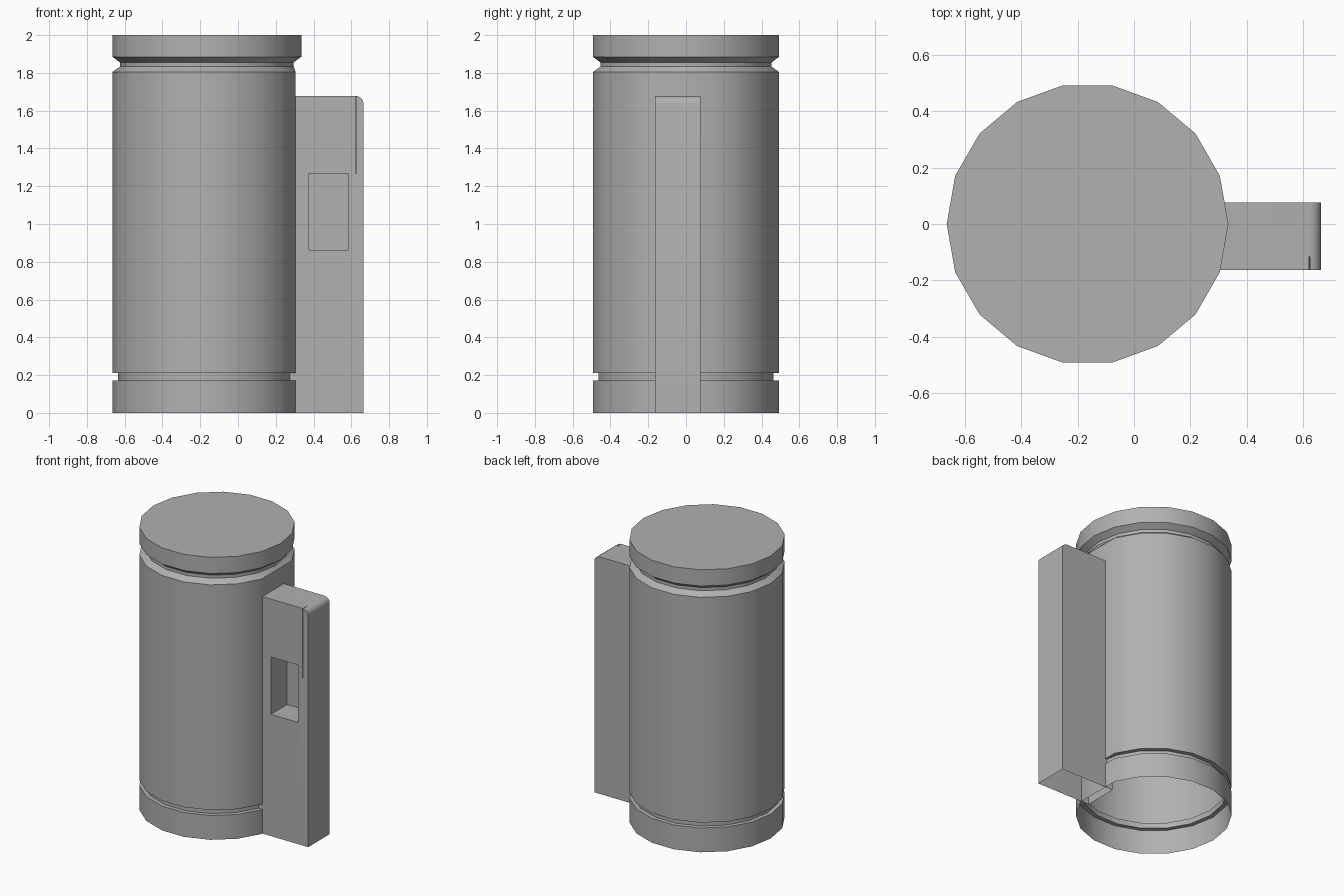
import bpy, bmesh, math

if "Cube" in bpy.data.objects:
    bpy.data.objects.remove(bpy.data.objects["Cube"])

CX = -0.165          # cylinder axis
SIDES = 18
grey = bpy.data.materials.new("dark_grey")
grey.diffuse_color = (0.44, 0.44, 0.44, 1)
grey.use_nodes = True
grey.node_tree.nodes["Principled BSDF"].inputs["Base Color"].default_value = grey.diffuse_color


def new_object(name, bm):
    bmesh.ops.recalc_face_normals(bm, faces=bm.faces)
    mesh = bpy.data.meshes.new(name)
    bm.to_mesh(mesh)
    bm.free()
    mesh.materials.append(grey)
    obj = bpy.data.objects.new(name, mesh)
    bpy.context.collection.objects.link(obj)
    return obj


def prism(name, points, y0, y1):
    """Extrude an (x, z) outline from y0 to y1."""
    bm = bmesh.new()
    face = bm.faces.new([bm.verts.new((x, y0, z)) for x, z in points])
    ext = bmesh.ops.extrude_face_region(bm, geom=[face])
    verts = [g for g in ext["geom"] if isinstance(g, bmesh.types.BMVert)]
    bmesh.ops.translate(bm, verts=verts, vec=(0, y1 - y0, 0))
    return new_object(name, bm)


def smooth(obj):
    bpy.ops.object.select_all(action='DESELECT')
    obj.select_set(True)
    bpy.context.view_layer.objects.active = obj
    bpy.ops.object.shade_smooth_by_angle(angle=math.radians(30))


def cut(obj, cutter):
    mod = obj.modifiers.new(cutter.name, 'BOOLEAN')
    mod.operation = 'DIFFERENCE'
    mod.solver = 'EXACT'
    mod.object = cutter
    bpy.context.view_layer.objects.active = obj
    bpy.ops.object.modifier_apply(modifier=mod.name)
    bpy.data.objects.remove(cutter)


# Canister: thin shell, open below, grooves under the lid and above the base
profile = [(0.5, 0), (0.5, 0.172), (0.47, 0.172), (0.47, 0.21), (0.5, 0.21),
           (0.5, 1.805), (0.46, 1.833), (0.46, 1.855), (0.5, 1.885), (0.5, 2.0)]
bm = bmesh.new()
rings = []
for r, z in profile:
    ring = []
    for i in range(SIDES):
        a = 2 * math.pi * i / SIDES
        x = CX + r * math.cos(a)
        if z < 1.82:                      # flat strip where the handle sits
            x = min(x, 0.305)
        ring.append(bm.verts.new((x, r * math.sin(a), z)))
    rings.append(ring)
for lo, hi in zip(rings, rings[1:]):
    for i in range(SIDES):
        j = (i + 1) % SIDES
        bm.faces.new((lo[i], lo[j], hi[j], hi[i]))
bm.faces.new(rings[-1])                   # lid top
canister = new_object("canister", bm)
smooth(canister)

# Handle: upright block with a rounded top outer edge
R = 0.04
corner = [(0.624 + R * math.cos(math.radians(a)), 1.638 + R * math.sin(math.radians(a)))
          for a in (0, 22.5, 45, 67.5, 90)]
handle = prism("handle", [(0.245, 0), (0.664, 0)] + corner + [(0.245, 1.678)], -0.163, 0.077)

# Pocket in the front of the handle
cut(handle, prism("pocket_cutter",
                  [(0.372, 0.862), (0.584, 0.862), (0.584, 1.268), (0.372, 1.268)], -0.3, 0.018))

# Thin slit at the front edge, tapering away downwards
slit = prism("slit_cutter", [(0.621, 1.17), (0.624, 1.17), (0.624, 1.72), (0.621, 1.72)],
             -0.2, -0.112)
for v in slit.data.vertices:
    if v.co.y > -0.15 and v.co.z < 1.5:
        v.co.y = -0.164
cut(handle, slit)

# The handle is open underneath, like the canister
bm = bmesh.new()
bm.from_mesh(handle.data)
under = [f for f in bm.faces if all(v.co.z < 0.001 for v in f.verts)]
bmesh.ops.delete(bm, geom=under, context='FACES')
bm.to_mesh(handle.data)
bm.free()
smooth(handle)
